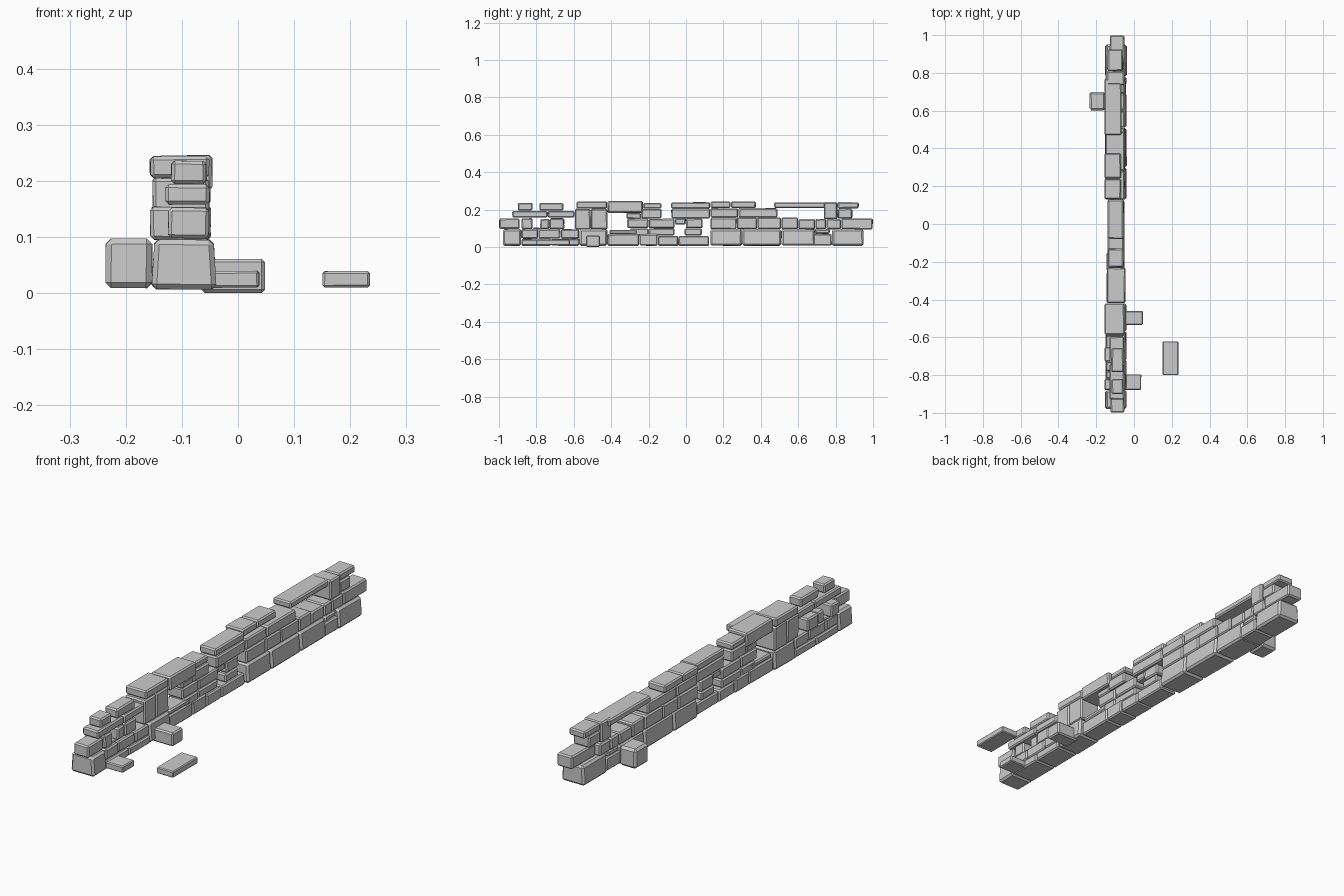
import bpy, bmesh, random

random.seed(7)


def stone(name, x, y, z, taper=0.0, chamfer=0.006, jitter=0.0025):
    """Rough-hewn block: slightly skewed box with chipped edges."""
    bm = bmesh.new()
    bmesh.ops.create_cube(bm, size=1)
    for v in bm.verts:
        top = v.co.z > 0
        sx, sy = (1 if v.co.x > 0 else -1), (1 if v.co.y > 0 else -1)
        inset = random.uniform(0, jitter) + (taper if top else 0)
        v.co.x = (x[1] if sx > 0 else x[0]) - sx * inset
        v.co.y = (y[1] if sy > 0 else y[0]) - sy * random.uniform(0, jitter)
        v.co.z = (z[1] if top else z[0]) + (-1 if top else 1) * random.uniform(0, jitter * 0.6)
    bmesh.ops.bevel(bm, geom=bm.edges[:], offset=chamfer, segments=1,
                    affect='EDGES', profile=0.5)
    bmesh.ops.recalc_face_normals(bm, faces=bm.faces)
    mesh = bpy.data.meshes.new(name)
    bm.to_mesh(mesh)
    bm.free()
    ob = bpy.data.objects.new(name, mesh)
    bpy.context.collection.objects.link(ob)
    return ob


def course(name, x, z, spans, **kw):
    """A row of stones sharing depth and height; spans are y ranges."""
    for i, y in enumerate(spans):
        stone(f"{name}_{i + 1}", x, y, z, **kw)


# Foundation course, broad stones
course("foundation_stone", (-0.155, -0.037), (0.006, 0.096),
       [(-0.98, -0.88), (-0.57, -0.42), (0.13, 0.30), (0.30, 0.51), (0.51, 0.69), (0.78, 0.95)],
       taper=0.006, chamfer=0.009)
stone("foundation_stone_low", (-0.15, -0.04), (0.68, 0.78), (0.008, 0.07))
stone("foundation_stone_cap", (-0.15, -0.045), (0.69, 0.77), (0.07, 0.096))
course("foundation_base", (-0.152, -0.038), (0.006, 0.045), [(-0.88, -0.72), (-0.72, -0.57)])
course("foundation_cap", (-0.15, -0.043), (0.045, 0.096), [(-0.88, -0.79), (-0.79, -0.67), (-0.67, -0.57)])

# Narrower foundation in the middle of the wall
course("middle_base", (-0.145, -0.05), (0.006, 0.07), [(-0.42, -0.25), (-0.25, -0.15)])
course("middle_base_tall", (-0.14, -0.05), (0.006, 0.06), [(-0.15, -0.04), (-0.04, 0.125)])
course("middle_cap", (-0.14, -0.055), (0.06, 0.10), [(-0.30, -0.20), (-0.20, -0.06), (-0.01, 0.085)])
stone("middle_thin_cap", (-0.142, -0.052), (-0.41, -0.26), (0.068, 0.092))

# Second course, with gaps left open
stone("second_end_front", (-0.125, -0.05), (-1.0, -0.89), (0.097, 0.153))
stone("second_end_back", (-0.13, -0.05), (0.83, 1.0), (0.094, 0.153))
course("second_stone", (-0.158, -0.05), (0.094, 0.154), [(-0.88, -0.82), (-0.73, -0.65)])
stone("second_thin", (-0.15, -0.055), (-0.78, -0.73), (0.094, 0.15))
stone("second_thin_low", (-0.15, -0.055), (-0.82, -0.78), (0.094, 0.105))
course("second_tall", (-0.153, -0.05), (0.094, 0.205), [(-0.595, -0.51), (-0.51, -0.42)])
course("second_middle", (-0.14, -0.055), (0.10, 0.152), [(-0.315, -0.20), (-0.20, -0.06), (0.0, 0.09)])
stone("second_middle_small", (-0.135, -0.06), (-0.06, 0.0), (0.12, 0.155))
course("second_long", (-0.155, -0.048), (0.094, 0.158),
       [(0.13, 0.27), (0.27, 0.38), (0.38, 0.51), (0.51, 0.60)])
course("second_back", (-0.152, -0.05), (0.094, 0.15), [(0.60, 0.69), (0.69, 0.75), (0.75, 0.83)])

# Third course
course("third_front", (-0.13, -0.05), (0.157, 0.194), [(-0.93, -0.74), (-0.74, -0.595)])
course("third_middle", (-0.14, -0.05), (0.152, 0.205), [(-0.24, -0.13), (-0.08, 0.13)])
stone("third_middle_small", (-0.135, -0.055), (-0.32, -0.24), (0.15, 0.182))
course("third_long", (-0.153, -0.048), (0.157, 0.208), [(0.13, 0.28), (0.28, 0.49)])
stone("third_upright", (-0.145, -0.05), (0.735, 0.81), (0.148, 0.24))
stone("third_back", (-0.14, -0.055), (0.81, 0.89), (0.152, 0.206))

# Top course
course("top_front", (-0.12, -0.055), (0.194, 0.236), [(-0.90, -0.82), (-0.785, -0.655)])
stone("top_block", (-0.158, -0.05), (-0.585, -0.42), (0.204, 0.244))
stone("top_lintel", (-0.145, -0.045), (-0.42, -0.23), (0.182, 0.246))
stone("top_middle", (-0.14, -0.055), (-0.23, -0.13), (0.205, 0.236))
stone("top_slab", (-0.14, -0.055), (-0.08, 0.13), (0.205, 0.24))
course("top_long", (-0.158, -0.068), (0.208, 0.244), [(0.13, 0.24), (0.24, 0.375)])
stone("top_bridge", (-0.158, -0.065), (0.47, 0.77), (0.208, 0.24))
stone("top_back", (-0.14, -0.058), (0.81, 0.925), (0.206, 0.24))

# Fallen stones beside the wall
stone("fallen_block_left", (-0.237, -0.152), (0.60, 0.70), (0.008, 0.098), chamfer=0.01)
stone("fallen_block_right", (-0.065, 0.048), (-0.535, -0.46), (0.0, 0.061), jitter=0.0)
stone("fallen_small", (-0.05, 0.039), (-0.88, -0.795), (0.009, 0.04), chamfer=0.004)
stone("fallen_slab", (0.149, 0.237), (-0.80, -0.62), (0.009, 0.04), chamfer=0.004)
